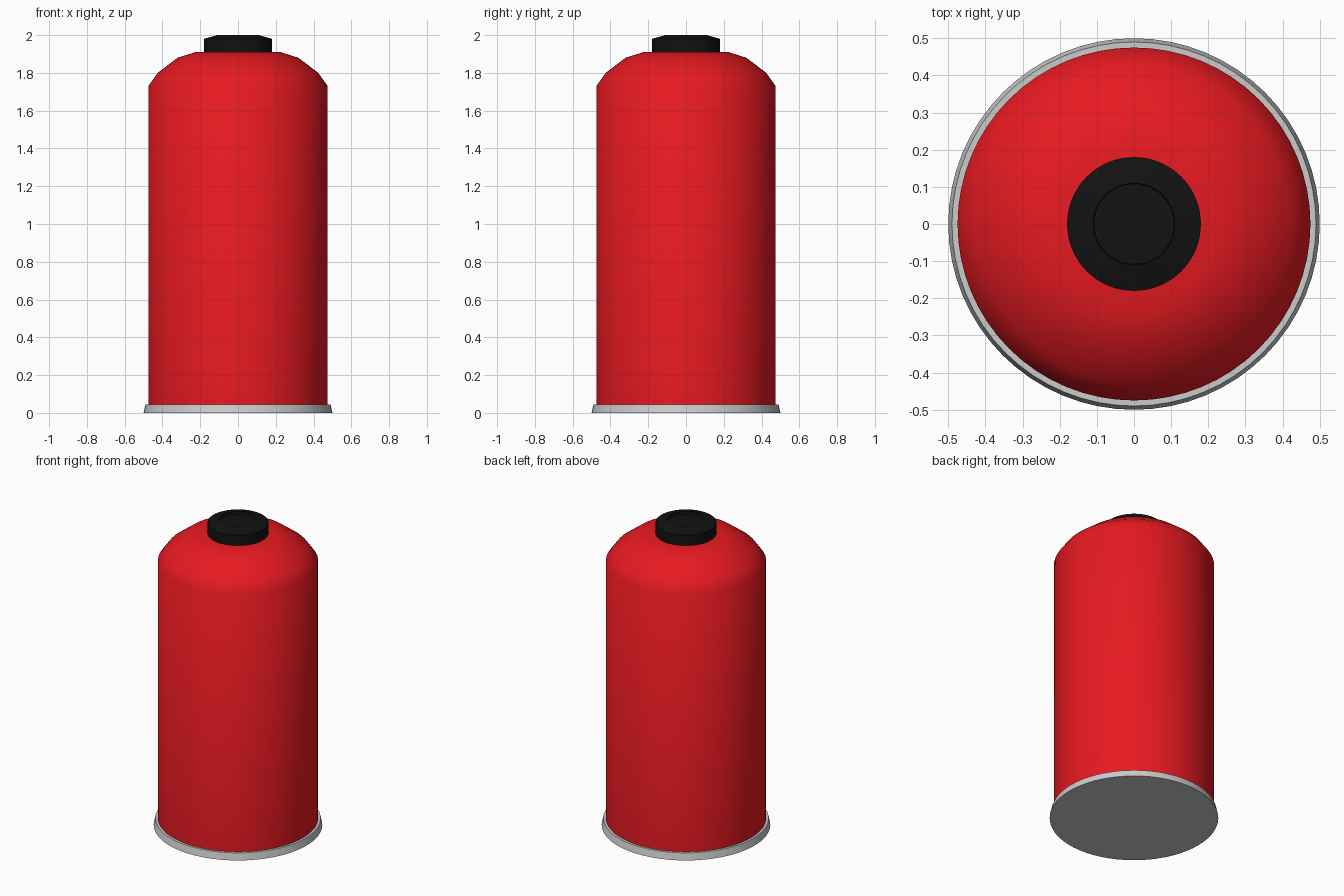
import bpy, bmesh, math

if "Cube" in bpy.data.objects:
    bpy.data.objects.remove(bpy.data.objects["Cube"])


def material(name, color):
    m = bpy.data.materials.new(name)
    m.diffuse_color = color
    m.use_nodes = True
    m.node_tree.nodes["Principled BSDF"].inputs["Base Color"].default_value = m.diffuse_color
    return m


def lathe(name, profile, mat=None, sides=64):
    """Spin an (r, z) profile around the z axis; r = 0 ends close the form."""
    bm = bmesh.new()
    verts = [bm.verts.new((r, 0, z)) for r, z in profile]
    edges = [bm.edges.new(p) for p in zip(verts, verts[1:])]
    bmesh.ops.spin(bm, geom=verts + edges, cent=(0, 0, 0), axis=(0, 0, 1),
                   angle=math.tau, steps=sides)
    bmesh.ops.remove_doubles(bm, verts=bm.verts[:], dist=1e-4)
    bmesh.ops.recalc_face_normals(bm, faces=bm.faces[:])
    mesh = bpy.data.meshes.new(name)
    bm.to_mesh(mesh)
    bm.free()
    obj = bpy.data.objects.new(name, mesh)
    bpy.context.collection.objects.link(obj)
    if mat:
        mesh.materials.append(mat)
    bpy.ops.object.select_all(action='DESELECT')
    obj.select_set(True)
    bpy.context.view_layer.objects.active = obj
    bpy.ops.object.shade_smooth_by_angle(angle=math.radians(40))
    return obj


red = material("red_paint", (0.8, 0.01, 0.015, 1))
black = material("black_plastic", (0.006, 0.006, 0.006, 1))

# Flared metal foot
lathe("base_rim", [(0, 0), (0.50, 0), (0.49, 0.045), (0.46, 0.045)])

# Canister with rounded shoulder
lathe("canister_body", [(0.475, 0.03), (0.475, 1.73), (0.425, 1.80),
                        (0.32, 1.88), (0.225, 1.91), (0, 1.91)], red)

# Cap with bevelled top and shallow recess
lathe("cap", [(0.18, 1.905), (0.18, 1.98), (0.11, 2.0),
              (0.108, 1.98), (0, 1.98)], black)
